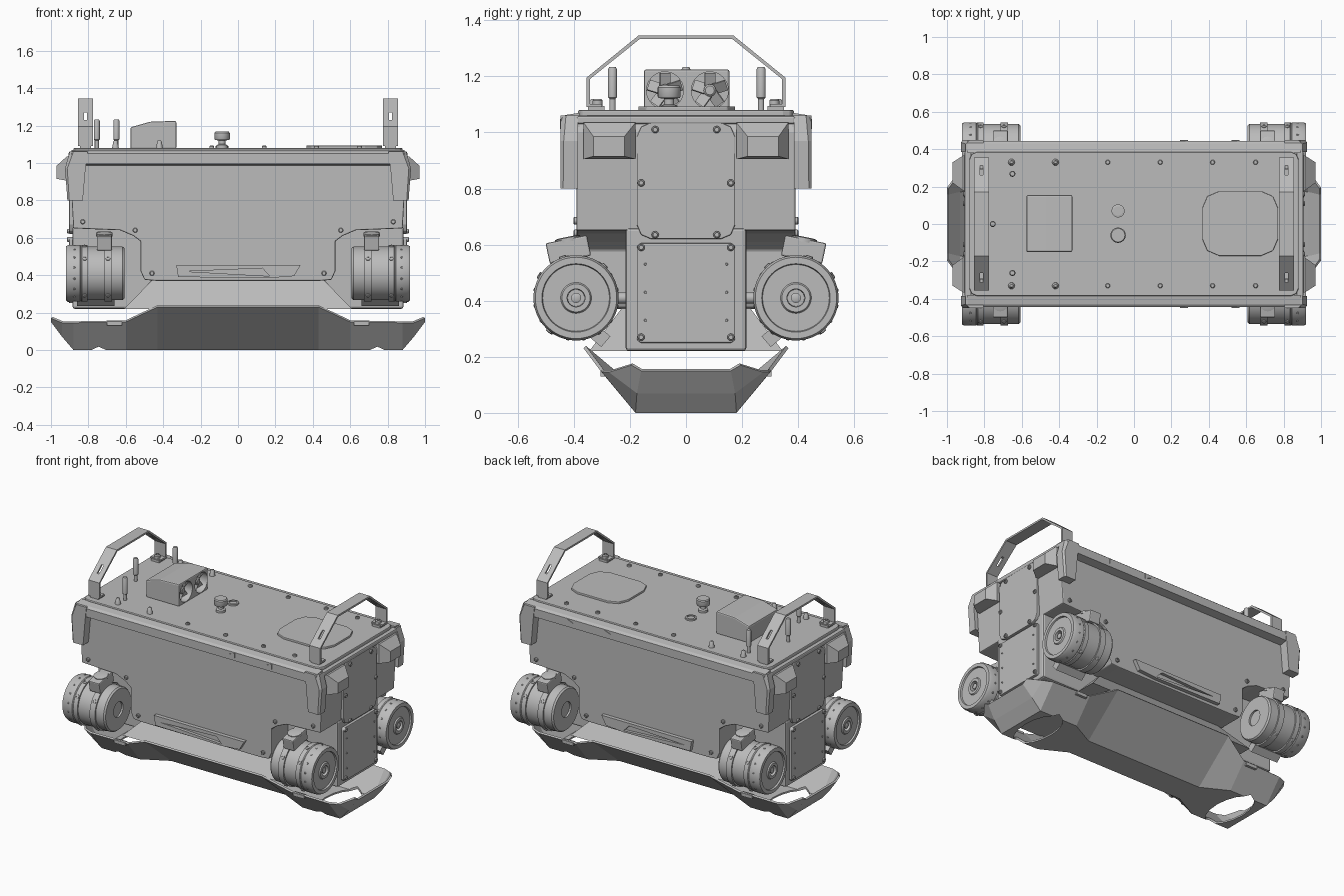
import bpy, bmesh, math
from mathutils import Matrix, Vector

if "Cube" in bpy.data.objects:
    bpy.data.objects.remove(bpy.data.objects["Cube"])

grey = bpy.data.materials.new("mid_grey")
grey.use_nodes = True
grey.diffuse_color = (0.5, 0.5, 0.5, 1)
grey.node_tree.nodes["Principled BSDF"].inputs["Base Color"].default_value = (0.5, 0.5, 0.5, 1)
SIDES = (-1, 1)


def finish(name, bm, smooth=False, bevel=0):
    bmesh.ops.recalc_face_normals(bm, faces=bm.faces)
    mesh = bpy.data.meshes.new(name)
    bm.to_mesh(mesh)
    bm.free()
    ob = bpy.data.objects.new(name, mesh)
    bpy.context.collection.objects.link(ob)
    mesh.materials.append(grey)
    if bevel:
        mod = ob.modifiers.new("bevel", 'BEVEL')
        mod.width, mod.segments, mod.limit_method = bevel, 2, 'ANGLE'
    if smooth:
        bpy.context.view_layer.objects.active = ob
        bpy.ops.object.select_all(action='DESELECT')
        ob.select_set(True)
        bpy.ops.object.shade_smooth_by_angle(angle=math.radians(35))
    return ob


def loft(name, rings, bevel=0):
    """Skin a row of equal-length closed rings and cap the ends."""
    bm = bmesh.new()
    rows = [[bm.verts.new(p) for p in r] for r in rings]
    n = len(rows[0])
    for a, b in zip(rows, rows[1:]):
        for i in range(n):
            bm.faces.new((a[i], a[(i + 1) % n], b[(i + 1) % n], b[i]))
    bm.faces.new(rows[0])
    bm.faces.new(rows[-1])
    return finish(name, bm, bevel=bevel)


def prism(name, pts, axis, lo, hi, bevel=0):
    """Extrude a 2D outline along x, y or z."""
    def place(p, d):
        q = list(p)
        q.insert("xyz".index(axis), d)
        return q
    return loft(name, [[place(p, d) for p in pts] for d in (lo, hi)], bevel)


def box(name, x, y, z, bevel=0):
    return prism(name, [(x[0], y[0]), (x[1], y[0]), (x[1], y[1]), (x[0], y[1])], 'z', *z, bevel=bevel)


def rounded(u0, u1, v0, v1, c):
    """Rectangle whose corners are softened chamfers."""
    k = c * 0.3
    pts = []
    for u, v, du, dv in ((u0, v0, 1, 1), (u1, v0, -1, 1), (u1, v1, -1, -1), (u0, v1, 1, -1)):
        corner = [(u, v + dv * c), (u + du * k, v + dv * k), (u + du * c, v)]
        pts += corner if du == dv else corner[::-1]
    return pts


def turned(name, profile, origin, axis=(0, 0, 1), seg=32):
    """Revolve (radius, height) pairs about an axis through origin."""
    turn = Vector(axis).to_track_quat('Z', 'Y').to_matrix().to_4x4()
    m = Matrix.Translation(origin) @ turn
    bm = bmesh.new()
    rows = [[bm.verts.new(m @ Vector((r * math.cos(a), r * math.sin(a), h)))
             for a in (2 * math.pi * i / seg for i in range(seg))] for r, h in profile]
    for a, b in zip(rows, rows[1:]):
        for i in range(seg):
            bm.faces.new((a[i], a[(i + 1) % seg], b[(i + 1) % seg], b[i]))
    bm.faces.new(rows[0])
    bm.faces.new(rows[-1])
    return finish(name, bm, smooth=True)


def bolt(name, at, axis, r=0.013, h=0.012):
    turned(name, [(r, -0.01), (r, h * 0.7), (r * 0.7, h), (r * 0.5, h), (r * 0.5, h * 0.5)], at, axis, 12)


def cut(target, cutter):
    cutter.hide_render = True
    cutter.hide_viewport = True
    cutter.display_type = 'WIRE'
    mod = target.modifiers.new("cut", 'BOOLEAN')
    mod.object, mod.solver = cutter, 'EXACT'


def mirror_x(pts):
    return pts + [(-x, z) for x, z in reversed(pts)]


# Hull: wide upper body with motor recesses, and narrow core
hull = mirror_x([(0.44, 0.37), (0.5, 0.375), (0.52, 0.42), (0.52, 0.58), (0.56, 0.61), (0.63, 0.64),
                 (0.88, 0.65), (0.9, 1.0), (0.87, 1.06)])
prism("upper_body", hull, 'y', -0.39, 0.39, bevel=0.006)
box("lower_core", (-0.885, 0.885), (-0.215, 0.215), (0.22, 0.66), bevel=0.012)
prism("top_plate", rounded(-0.88, 0.88, -0.385, 0.385, 0.04), 'z', 1.05, 1.08, bevel=0.006)

# Overhanging rails, corner guards and end pads
for s in SIDES:
    rail = [(s * y, z) for y, z in ((0.38, 0.985), (0.445, 0.995), (0.445, 1.05), (0.43, 1.062), (0.38, 1.07))]
    prism("side_rail", rail, 'x', -0.89, 0.89)
    box("end_rail", sorted((s * 0.87, s * 0.905)), (-0.39, 0.39), (1.03, 1.06), bevel=0.008)
    for e in SIDES:
        def ring(z, xi, xo, c):
            return [(e * x, s * y, z) for x, y in
                    ((xi, 0.385), (xi, 0.448), (xo - c, 0.448), (xo, 0.448 - c), (xo, 0.385))]
        loft("corner_guard", [ring(0.8, 0.83, 0.912, 0.01), ring(0.97, 0.815, 0.925, 0.012),
                              ring(1.06, 0.805, 0.9, 0.02)])
        def pad(x, y0, y1, z0, z1):
            return [(e * x, s * y, z) for y, z in ((y0, z0), (y1, z0), (y1, z1), (y0, z1))]
        loft("end_pad", [pad(0.87, 0.18, 0.365, 0.905, 1.04), pad(0.915, 0.18, 0.365, 0.905, 1.035),
                         pad(0.97, 0.22, 0.33, 0.915, 0.985)])

# Side sills, markers and hull bolts
for s in SIDES:
    sill = [(-0.33, 0.455), (0.335, 0.455), (0.3, 0.395), (0.17, 0.385), (-0.32, 0.39)]
    slot = prism("sill_slot", [(-0.28, 0.42), (0.13, 0.437), (0.17, 0.395)], 'y', *sorted((s * 0.395, s * 0.45)))
    cut(prism("side_sill", sill, 'y', *sorted((s * 0.38, s * 0.415))), slot)
    for x in (0.27, 0.545):
        prism("side_marker", [(x - 0.025, 1.03), (x + 0.018, 1.047), (x + 0.018, 1.013)], 'y',
              *sorted((s * 0.442, s * 0.449)))
    for e in SIDES:
        for x, z in ((0.83, 0.685), (0.55, 0.64), (0.46, 0.41)):
            bolt("hull_bolt", (e * x, s * 0.39, z), (0, s, 0))

# End access panels
for e in SIDES:
    x = sorted((e * 0.87, e * 0.903))
    prism("upper_end_panel", rounded(-0.175, 0.175, 0.62, 1.035, 0.05), 'x', *x, bevel=0.004)
    prism("lower_end_panel", rounded(-0.175, 0.175, 0.25, 0.605, 0.015), 'x', *x, bevel=0.004)
    for s in SIDES:
        for y, z in ((0.11, 1.01), (0.16, 0.82), (0.11, 0.635), (0.16, 0.59), (0.16, 0.27)):
            bolt("panel_bolt", (e * 0.902, s * y, z), (e, 0, 0))
        for z in (0.33, 0.43, 0.53):
            bolt("panel_pin", (e * 0.902, s * 0.145, z), (e, 0, 0), r=0.005, h=0.006)

# Four thrusters: ribbed drum, straps with lugs, connector
drum = [(0.02, 0.62), (0.05, 0.62), (0.05, 0.608), (0.135, 0.608), (0.143, 0.618), (0.143, 0.675),
        (0.152, 0.675), (0.152, 0.715), (0.143, 0.715), (0.143, 0.805), (0.152, 0.805), (0.152, 0.835),
        (0.148, 0.84), (0.152, 0.845), (0.152, 0.905), (0.145, 0.92), (0.122, 0.92), (0.119, 0.91),
        (0.055, 0.91), (0.05, 0.918), (0.032, 0.918), (0.03, 0.87)]
for e in SIDES:
    for s in SIDES:
        c = Vector((0, s * 0.392, 0.41))
        turned("thruster_drum", drum, c, (e, 0, 0), 48)
        turned("thruster_hub", [(0.018, 0.86), (0.018, 0.912), (0.012, 0.915)], c, (e, 0, 0), 12)
        turned("thruster_mount", [(0.02, 0), (0.02, 0.2)], (e * 0.76, s * 0.19, 0.41), (0, s, 0), 16)
        for a in range(16):
            t = math.radians(a * 22.5 + 11)
            d = Vector((0, math.cos(t), math.sin(t)))
            bolt("drum_rib", c + d * 0.148 + Vector((e * 0.875, 0, 0)), d, r=0.006, h=0.006)
        for x in (0.695, 0.82):
            for t in (-0.9, 0.55, 1.25, 2.3):
                d = Vector((0, s * math.cos(t), math.sin(t)))
                bolt("strap_lug", c + d * 0.15 + Vector((e * x, 0, 0)), d, r=0.013, h=0.008)
        conn = box("connector", (-0.04, 0.04), (-0.075, 0.075), (-0.04, 0.035), bevel=0.006)
        conn.location = (e * 0.715, s * 0.42, 0.585)
        conn.rotation_euler.x = -s * 0.2
        turned("connector_cap", [(0.045, 0), (0.045, 0.015), (0.03, 0.018)],
               (e * 0.715, s * 0.42, 0.61), (0, s * 0.2, 1), 16)
        lug = box("lower_bracket", (-0.1, 0.1), (-0.025, 0.025), (-0.025, 0.025))
        lug.location = (e * 0.76, s * 0.305, 0.27)
        lug.rotation_euler.x = s * 0.7

# Belly pan: open trough, waisted below and with its rim rising amidships
stations = [(0.43, 0.09, 0, 0.365, 0.23), (0.6, 0.18, 0, 0.305, 0.15), (0.88, 0.18, 0, 0.3, 0.145),
            (0.94, 0.175, 0.07, 0.275, 0.145), (1.0, 0.16, 0.15, 0.195, 0.17)]
stations = [(-x, *r) for x, *r in reversed(stations)] + stations
bm = bmesh.new()
rows = [[bm.verts.new(p) for p in ((x, -ry, rz), (x, -by, bz), (x, by, bz), (x, ry, rz))]
        for x, by, bz, ry, rz in stations]
for a, b in zip(rows, rows[1:]):
    for i in range(3):
        bm.faces.new((a[i], b[i], b[i + 1], a[i + 1]))
pan = finish("belly_pan", bm)
thick = pan.modifiers.new("shell", 'SOLIDIFY')
thick.thickness, thick.offset = 0.012, 1 if pan.data.polygons[1].normal.z > 0 else -1
for e in SIDES:
    hole = turned("pan_hole_cutter", [(1, -0.1), (1, 0.2)], (0, 0, 0), seg=16)
    hole.scale = (0.1, 0.195, 1)
    hole.location.x = e * 0.745
    cut(pan, hole)
    for s in SIDES:
        box("pan_tab", sorted((e * 0.62, e * 0.7)), sorted((s * 0.28, s * 0.305)), (0.13, 0.152))
loft("belly_flange", [[(a * x, b * y, z) for a, b in ((-1, -1), (1, -1), (1, 1), (-1, 1))]
                      for x, y, z in ((0.61, 0.345, 0.22), (0.46, 0.23, 0.372))])

# Lifting hoops with slots and feet
for e in SIDES:
    half = [(0.30, 1.09), (0.355, 1.09), (0.355, 1.195), (0.17, 1.345)]
    inner = [(0.30, 1.102), (0.343, 1.102), (0.343, 1.19), (0.165, 1.333)]
    outline = half + [(-y, z) for y, z in reversed(half)] + [(-y, z) for y, z in inner] + inner[::-1]
    hoop = prism("lifting_hoop", outline, 'x', e * 0.815 - 0.04, e * 0.815 + 0.04)
    for s in SIDES:
        cut(hoop, box("hoop_slot_cutter", (e * 0.815 - 0.008, e * 0.815 + 0.008),
                      sorted((s * 0.22, s * 0.34)), (1.23, 1.27)))
        box("hoop_foot", (e * 0.815 - 0.03, e * 0.815 + 0.03), sorted((s * 0.29, s * 0.35)), (1.075, 1.095))
        bolt("hoop_bolt", (e * 0.815, s * 0.315, 1.1), (0, 0, 1), r=0.018, h=0.02)

# Deck fittings
prism("deck_hatch", rounded(0.365, 0.77, -0.17, 0.175, 0.09), 'z', 1.075, 1.093, bevel=0.004)
for s in SIDES:
    for x in (-0.655, -0.42, -0.14, 0.14, 0.42, 0.65):
        bolt("deck_bolt", (x, s * 0.33, 1.08), (0, 0, 1))
    for x in (-0.655, -0.42):
        turned("deck_cleat", [(0.018, 0), (0.012, 0.035), (0.008, 0.04)], (x, s * 0.33, 1.08), seg=12)
for x, y in ((-0.65, 0.268), (-0.65, -0.262), (-0.755, 0)):
    turned("antenna", [(0.011, 0), (0.011, 0.04), (0.016, 0.045), (0.016, 0.145), (0.012, 0.153)],
           (x, y, 1.08), seg=16)
turned("valve_knob", [(0.03, 0), (0.03, 0.015), (0.018, 0.02), (0.018, 0.04), (0.038, 0.043),
                      (0.041, 0.048), (0.041, 0.08), (0.036, 0.087)], (-0.085, -0.06, 1.08), seg=24)
turned("deck_port", [(0.035, 0), (0.035, 0.01), (0.025, 0.012), (0.025, 0.004)], (-0.085, 0.07, 1.08), seg=24)

# Fan housing with two open bays
housing = prism("fan_housing", [(-0.575, 1.075), (-0.575, 1.19), (-0.47, 1.22), (-0.33, 1.225), (-0.33, 1.075)],
                'y', -0.15, 0.155, bevel=0.008)
for y in (-0.075, 0.085):
    cut(housing, turned("fan_bay_cutter", [(0.066, 0), (0.066, 0.15)], (-0.4, y, 1.15), (1, 0, 0)))
    turned("fan_hub", [(0.022, 0), (0.022, 0.05), (0.016, 0.055)], (-0.405, y, 1.15), (1, 0, 0), 16)
    for k in range(5):
        blade = box("fan_blade", (-0.003, 0.003), (-0.022, 0.022), (0.015, 0.062))
        blade.matrix_world = (Matrix.Translation((-0.37, y, 1.15)) @ Matrix.Rotation(k * math.tau / 5, 4, 'X')
                              @ Matrix.Rotation(0.6, 4, 'Z'))
